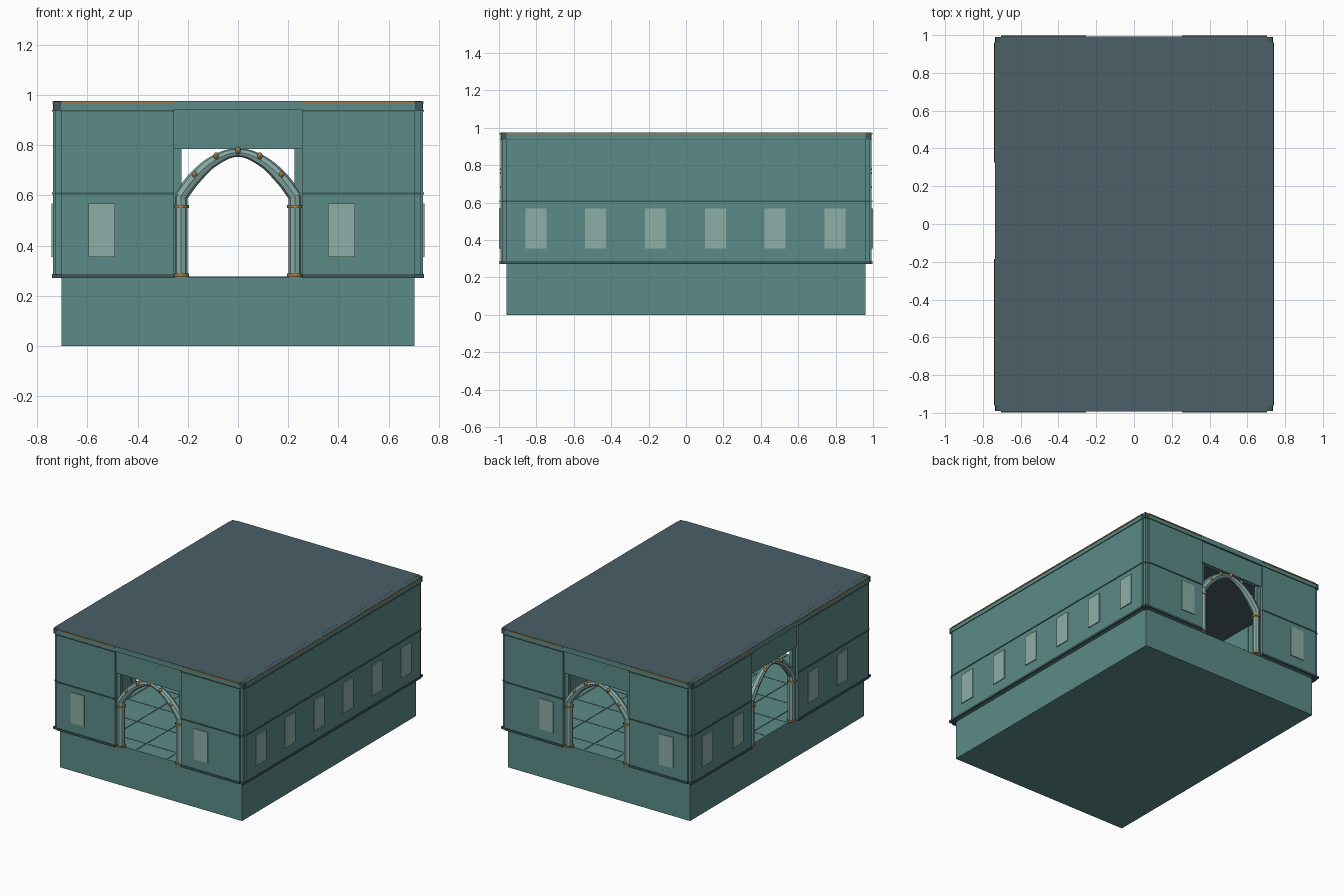
import bpy, bmesh
from math import pi
from mathutils import Matrix, Vector

cube = bpy.data.objects.get("Cube")
if cube:
    bpy.data.objects.remove(cube, do_unlink=True)


def material(name, rgb):
    m = bpy.data.materials.new(name)
    m.use_nodes = True
    m.diffuse_color = (*rgb, 1)
    m.node_tree.nodes["Principled BSDF"].inputs["Base Color"].default_value = (*rgb, 1)
    return m


TEAL = material("teal wall", (.107, .26, .25))
SLATE = material("slate roof", (.07, .115, .14))
TRIM = material("dark trim", (.05, .095, .1))
PANE = material("pale window", (.27, .43, .385))
STONE = material("pale arch", (.24, .41, .385))
GOLD = material("dull gold", (.36, .2, .06))

FLOOR, TOP = .275, .975


def finish(name, bm, *mats):
    mesh = bpy.data.meshes.new(name)
    bm.to_mesh(mesh)
    bm.free()
    for m in mats:
        mesh.materials.append(m)
    ob = bpy.data.objects.new(name, mesh)
    bpy.context.collection.objects.link(ob)
    return ob


def boxes(name, spans, mat, turn=Matrix()):
    """One object from boxes given as (x0, x1, y0, y1, z0, z1)."""
    bm = bmesh.new()
    for x0, x1, y0, y1, z0, z1 in spans:
        mid = Matrix.Translation(((x0 + x1) / 2, (y0 + y1) / 2, (z0 + z1) / 2))
        size = Matrix.Diagonal((x1 - x0, y1 - y0, z1 - z0, 1))
        bmesh.ops.create_cube(bm, size=1, matrix=turn @ mid @ size)
    return finish(name, bm, mat)


def smooth(ob):
    for o in bpy.context.selected_objects:
        o.select_set(False)
    bpy.context.view_layer.objects.active = ob
    ob.select_set(True)
    bpy.ops.object.shade_smooth_by_angle(angle=.7)


def doorway(side, turn, dist, mid):
    """Recessed frame, columns, tapered arch and gold fittings."""
    half = .255
    back, face = -dist + .045, -dist + .012
    frame = [(mid - half, mid + half, face, back, .785, .94)]
    for s in (-1, 1):
        a, b = sorted((mid + s * half, mid + s * .225))
        frame.append((a, b, face + .008, back, FLOOR, .785))
    boxes(side + "_door_frame", frame, TEAL, turn)

    depth = -dist + .03
    bm = bmesh.new()
    for s in (-1, 1):
        bmesh.ops.create_cone(
            bm, cap_ends=True, segments=8, radius1=.025, radius2=.025, depth=.325,
            matrix=turn @ Matrix.Translation((mid + s * .227, depth, .437)))
    smooth(finish(side + "_door_columns", bm, STONE))

    # Arch as a bevelled curve, thinner at its crown
    rise = [(.229, .595, 1), (.167, .675, .98), (.087, .742, .8)]
    points = [(-x, z, r) for x, z, r in rise] + [(0, .77, .6)] + rise[::-1]
    curve = bpy.data.curves.new("arch_path", "CURVE")
    curve.dimensions = "3D"
    curve.bevel_depth = .027
    curve.bevel_resolution = 2
    curve.resolution_u = 6
    curve.use_fill_caps = True
    spline = curve.splines.new("BEZIER")
    spline.bezier_points.add(len(points) - 1)
    for p, (x, z, r) in zip(spline.bezier_points, points):
        p.co = turn @ Vector((mid + x, depth, z))
        p.radius = r
        p.handle_left_type = p.handle_right_type = "AUTO"
    temp = bpy.data.objects.new("arch_path", curve)
    bpy.context.collection.objects.link(temp)
    graph = bpy.context.evaluated_depsgraph_get()
    mesh = bpy.data.meshes.new_from_object(temp.evaluated_get(graph))
    bpy.data.objects.remove(temp, do_unlink=True)
    mesh.materials.clear()
    mesh.materials.append(STONE)
    arch = bpy.data.objects.new(side + "_door_arch", mesh)
    bpy.context.collection.objects.link(arch)
    smooth(arch)

    # Rings on the columns and studs along the arch
    bm = bmesh.new()
    for s in (-1, 1):
        for z in (.282, .555):
            bmesh.ops.create_cone(
                bm, cap_ends=True, segments=12, radius1=.03, radius2=.03, depth=.012,
                matrix=turn @ Matrix.Translation((mid + s * .226, depth, z)))
    for x, z in ((-.172, .682), (-.087, .757), (0, .778), (.087, .757), (.172, .682)):
        at = Matrix.Translation((mid + x, depth - .018, z))
        bmesh.ops.create_uvsphere(bm, u_segments=10, v_segments=6, radius=.013,
                                  matrix=turn @ at @ Matrix.Diagonal((.85, 1, 1.1, 1)))
    smooth(finish(side + "_door_fittings", bm, GOLD))


def wall(side, quarter, dist, width, windows, pane, door=None):
    """A wall built facing the front, then turned by quarters."""
    turn = Matrix.Rotation(quarter * pi / 2, 4, "Z")
    if door is None:
        runs = [(-width, width)]
    else:
        runs = [(-width, door - .255), (door + .255, width)]
        doorway(side, turn, dist, door)
    boxes(side + "_wall", [(a, b, -dist, -dist + .04, FLOOR, TOP - .001) for a, b in runs],
          TEAL, turn)
    bands = [(a, b, -dist - .004, -dist + .01, z0, z1) for a, b in runs
             for z0, z1 in ((.272, .287), (.603, .612), (.934, .939))]
    boxes(side + "_bands", bands, TRIM, turn)
    boxes(side + "_gold_edge",
          [(a, b, -dist - .003, -dist + .01, .965, .973) for a, b in runs], GOLD, turn)
    boxes(side + "_windows",
          [(u - pane, u + pane, -dist - .006, -dist + .003, .355, .568) for u in windows],
          PANE, turn)


# Plinth and tiled floor
boxes("plinth", [(-.703, .703, -.96, .96, 0, FLOOR)], TEAL)
joints = [(x - .004, x + .004, -.945, .945, FLOOR, .277)
          for x in (-.6, -.36, -.12, .12, .36, .6)]
joints += [(-.69, .69, y - .004, y + .004, FLOOR, .2765)
           for y in (-.84, -.6, -.36, -.12, .12, .36, .6, .84)]
boxes("floor_joints", joints, SLATE)

# Four walls, three of them with doorways
wall("front", 0, .993, .705, (-.542, .412), .053, 0)
wall("left", 1, .736, .96, (-.803, -.483, -.162, .157, .477, .797), .056)
wall("back", 2, .993, .705, (.545, -.38), .053, 0)
wall("right", 3, .736, .96, (-.82, -.48, .35, .665), .056, -.07)

# Corner posts, set in slightly, with dark feet and caps
posts, blocks = [], []
for sx in (-1, 1):
    for sy in (-1, 1):
        def corner(out, z0, z1):
            x = sorted((sx * .69, sx * (.705 + out)))
            y = sorted((sy * .945, sy * (.96 + out)))
            return (*x, *y, z0, z1)
        posts.append(corner(.022, FLOOR, .94))
        blocks += [corner(.03, .272, .287), corner(.024, .603, .612),
                   corner(.029, .938, .974)]
boxes("corner_posts", posts, TEAL)
boxes("corner_blocks", blocks, TRIM)

# Flat roof: slate faces above and below, teal rim
roof = boxes("roof", [(-.735, .735, -.96, .96, .94, TOP),
                      (-.705, .705, -.992, .992, .9405, TOP + .0004)], TEAL)
roof.data.materials.append(SLATE)
for f in roof.data.polygons:
    f.material_index = int(abs(f.normal.z) > .5)
